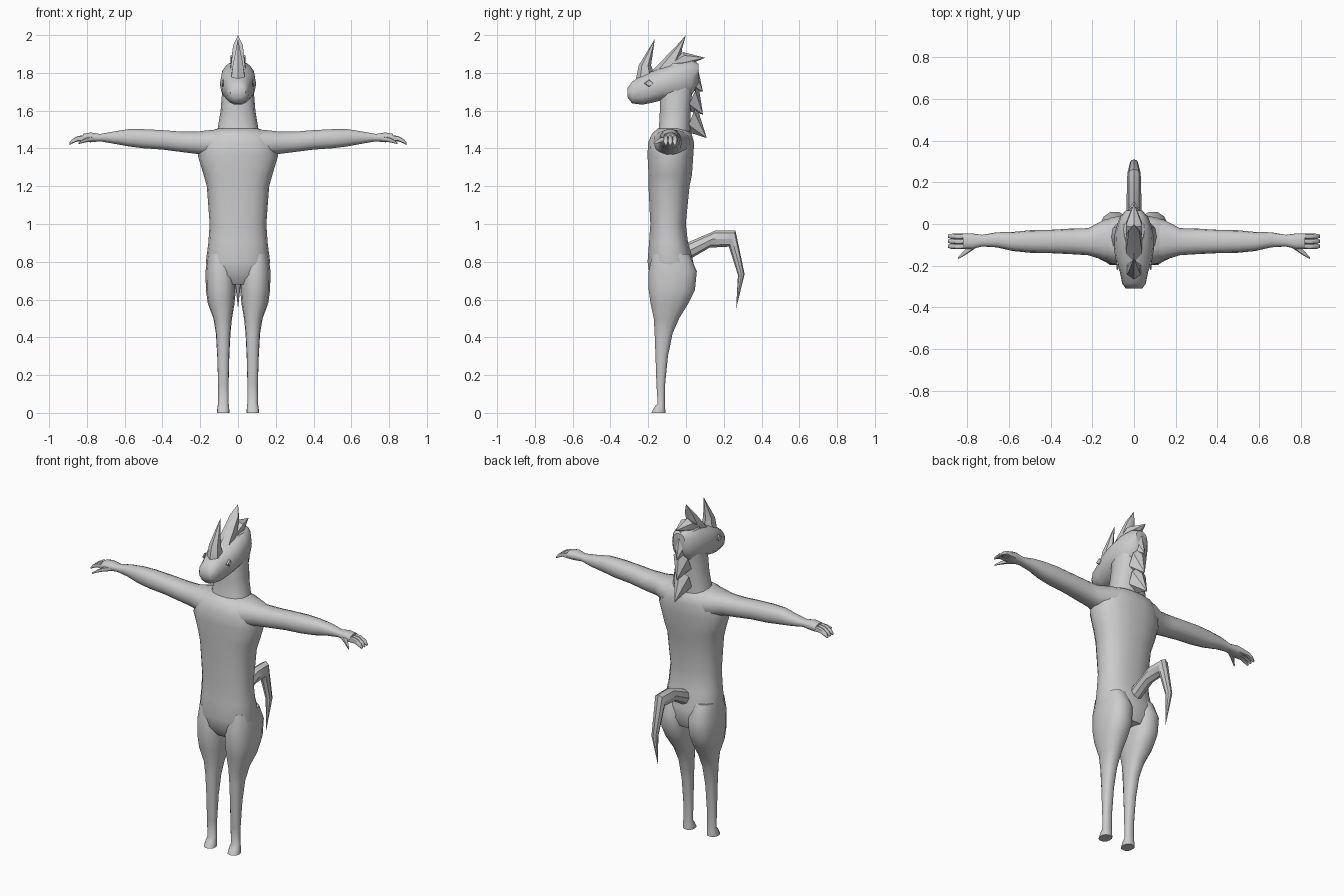
import bpy
import bmesh
from math import cos, sin, pi, radians, copysign
from mathutils import Vector

default_cube = bpy.data.objects.get("Cube")
if default_cube:
    bpy.data.objects.remove(default_cube, do_unlink=True)

# One plain grey for the whole figure
grey = bpy.data.materials.new("plain_grey")
grey.use_nodes = True
grey_value = (0.6, 0.6, 0.6, 1.0)
grey.diffuse_color = grey_value
for node in grey.node_tree.nodes:
    if node.type == "BSDF_PRINCIPLED":
        node.inputs["Base Color"].default_value = grey_value
        node.inputs["Roughness"].default_value = 0.7


def skin_rings(name, rings, angle=50):
    """Join rings of points into a closed, capped, smooth-shaded object."""
    bm = bmesh.new()
    loops = [[bm.verts.new(point) for point in ring] for ring in rings]
    sides = len(loops[0])
    for lower, upper in zip(loops, loops[1:]):
        for i in range(sides):
            j = (i + 1) % sides
            bm.faces.new((lower[i], lower[j], upper[j], upper[i]))
    bm.faces.new(loops[0])
    bm.faces.new(loops[-1])
    bmesh.ops.remove_doubles(bm, verts=bm.verts, dist=0.0005)
    bmesh.ops.recalc_face_normals(bm, faces=bm.faces)
    mesh = bpy.data.meshes.new(name)
    bm.to_mesh(mesh)
    bm.free()
    mesh.materials.append(grey)
    obj = bpy.data.objects.new(name, mesh)
    bpy.context.collection.objects.link(obj)
    bpy.ops.object.select_all(action="DESELECT")
    obj.select_set(True)
    bpy.context.view_layer.objects.active = obj
    bpy.ops.object.shade_smooth_by_angle(angle=radians(angle))
    return obj


def loft(name, axis, sections, sides=14, power=0.85, mirror=1):
    """Rounded sections along an axis: position, then the low and high
    limits of the two remaining directions in x, y, z order."""
    rings = []
    for t, u_low, u_high, v_low, v_high in sections:
        ring = []
        for i in range(sides):
            a = 2 * pi * i / sides
            c = copysign(abs(cos(a)) ** power, cos(a))
            s = copysign(abs(sin(a)) ** power, sin(a))
            u = (u_low + u_high) / 2 + c * (u_high - u_low) / 2
            v = (v_low + v_high) / 2 + s * (v_high - v_low) / 2
            point = {"x": (t, u, v), "y": (u, t, v), "z": (u, v, t)}[axis]
            ring.append(Vector((point[0] * mirror, point[1], point[2])))
        rings.append(ring)
    return skin_rings(name, rings)


def blade(name, sections, tip, sides=6):
    """Pointed lock on the centre line: outer and inner edge points in the
    side plane and a half width for each section, ending in a tip."""
    rings = []
    for outer, inner, width in sections + [(tip, tip, 0)]:
        outer, inner = Vector((0, *outer)), Vector((0, *inner))
        middle, reach = (outer + inner) / 2, (outer - inner) / 2
        rings.append([
            middle + reach * cos(2 * pi * i / sides)
            + Vector((width * sin(2 * pi * i / sides), 0, 0))
            for i in range(sides)])
    return skin_rings(name, rings, angle=35)


# Trunk, from the hips up to the shoulders
loft("torso", "z", [
    (.68, -.09, .09, -.16, .02),
    (.73, -.155, .155, -.195, .04),
    (.80, -.17, .17, -.205, .04),
    (.90, -.157, .157, -.197, .012),
    (1.0, -.15, .15, -.19, 0),
    (1.2, -.165, .165, -.2, .02),
    (1.26, -.182, .182, -.2, .033),
    (1.36, -.212, .212, -.205, .04),
    (1.43, -.2, .2, -.203, .045),
    (1.48, -.17, .17, -.18, .03),
    (1.505, -.11, .11, -.15, 0),
], sides=18)

# Neck and horse-like head
loft("neck", "z", [
    (1.44, -.13, .13, -.17, .02),
    (1.51, -.107, .107, -.145, .025),
    (1.6, -.092, .092, -.14, .025),
    (1.7, -.084, .084, -.14, .035),
    (1.8, -.075, .075, -.12, .05),
    (1.85, -.05, .05, -.09, .04),
])
loft("head", "y", [
    (-.31, -.04, .04, 1.67, 1.72),
    (-.285, -.057, .057, 1.637, 1.755),
    (-.23, -.068, .068, 1.63, 1.79),
    (-.18, -.086, .086, 1.64, 1.81),
    (-.12, -.096, .096, 1.655, 1.83),
    (-.04, -.092, .092, 1.66, 1.86),
    (.03, -.07, .07, 1.68, 1.868),
    (.065, -.04, .04, 1.74, 1.85),
])

# Hair: upright locks on the head, then the mane down the neck
blade("forelock", [((-.265, 1.77), (-.17, 1.8), .04),
                   ((-.25, 1.84), (-.185, 1.84), .032)], (-.165, 1.98))
blade("crest_lock", [((-.18, 1.81), (-.03, 1.85), .045),
                     ((-.045, 1.95), (-.02, 1.93), .03)], (0, 2))
blade("rear_lock", [((-.12, 1.84), (-.1, 1.8), .04),
                    ((-.015, 1.91), (.01, 1.84), .045)], (.1, 1.88))
mane_locks = [
    ((-.02, 1.87), (.02, 1.77), (.07, 1.815)),
    ((.055, 1.86), (0, 1.71), (.09, 1.7)),
    ((.065, 1.74), (0, 1.6), (.09, 1.58)),
    ((.055, 1.63), (0, 1.49), (.11, 1.455)),
]
for number, (upper, lower, tip) in enumerate(mane_locks, 1):
    blade(f"mane_lock_{number}", [(upper, lower, .055)], tip)

# Bent, pointed tail
blade("tail", [
    ((-.02, .89), (-.02, .79), .035),
    ((.155, .965), (.125, .875), .035),
    ((.262, .965), (.227, .88), .032),
    ((.31, .735), (.275, .73), .02),
], (.265, .55), sides=8)

arm_sections = [
    (.06, -.18, .03, 1.36, 1.503),
    (.14, -.175, .022, 1.355, 1.5),
    (.22, -.15, -.02, 1.37, 1.49),
    (.3, -.145, -.022, 1.38, 1.49),
    (.4, -.14, -.028, 1.393, 1.498),
    (.5, -.138, -.03, 1.4, 1.503),
    (.58, -.13, -.038, 1.41, 1.503),
    (.66, -.112, -.04, 1.425, 1.49),
    (.73, -.108, -.052, 1.437, 1.477),
    (.78, -.12, -.045, 1.432, 1.485),
    (.82, -.12, -.045, 1.435, 1.478),
]
leg_sections = [
    (.84, .03, .16, -.18, .02),
    (.75, .012, .172, -.2, .06),
    (.65, .012, .17, -.2, .05),
    (.58, .018, .16, -.19, .015),
    (.5, .032, .13, -.172, -.035),
    (.42, .04, .117, -.167, -.07),
    (.3, .046, .11, -.162, -.095),
    (.15, .05, .105, -.157, -.11),
    (.05, .05, .105, -.15, -.112),
    (.03, .047, .109, -.168, -.11),
    (0, .045, .112, -.185, -.108),
]

# Paired parts
for side, mirror in (("left", 1), ("right", -1)):
    loft(f"{side}_arm", "x", arm_sections, mirror=mirror)
    loft(f"{side}_leg", "z", leg_sections, mirror=mirror)
    # Drooping fingers and a forward thumb
    for number in range(3):
        y = -.107 + number * .024
        loft(f"{side}_finger_{number + 1}", "x", [
            (.79, y - .012, y + .012, 1.435, 1.475),
            (.85, y - .013, y + .013, 1.438, 1.465),
            (.88, y - .012, y + .012, 1.425, 1.448),
            (.893, y - .007, y + .007, 1.418, 1.43),
        ], sides=8, mirror=mirror)
    loft(f"{side}_thumb", "x", [
        (.76, -.115, -.075, 1.437, 1.465),
        (.8, -.142, -.11, 1.433, 1.458),
        (.825, -.158, -.138, 1.428, 1.445),
        (.845, -.168, -.16, 1.422, 1.43),
    ], sides=8, mirror=mirror)
    # Thin diamond eye plate
    loft(f"{side}_eye", "x", [
        (.076, -.222, -.168, 1.725, 1.765),
        (.085, -.217, -.173, 1.729, 1.761),
    ], sides=4, power=1, mirror=mirror)
